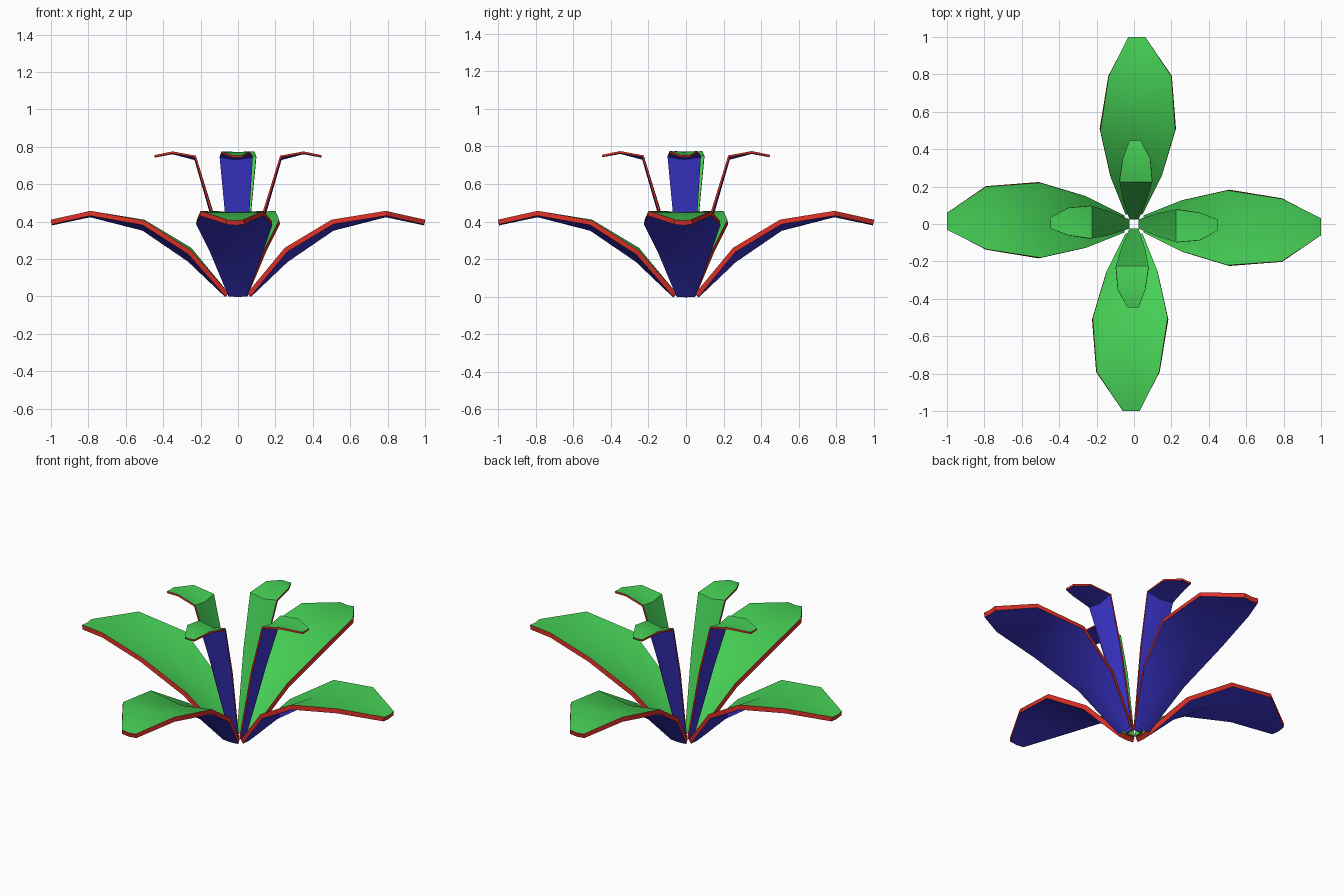
import bpy, math

if "Cube" in bpy.data.objects:
    bpy.data.objects.remove(bpy.data.objects["Cube"])

def material(name, color):
    m = bpy.data.materials.new(name)
    m.diffuse_color = color
    m.use_nodes = True
    m.node_tree.nodes["Principled BSDF"].inputs["Base Color"].default_value = m.diffuse_color
    return m

MATS = [material("leaf_top", (0.06, 0.62, 0.09, 1)),
        material("leaf_underside", (0.05, 0.04, 0.68, 1)),
        material("leaf_rim", (0.72, 0.03, 0.02, 1))]

def leaf(name, stations, thickness, angle):
    """stations: radius, edge height, narrow side, wide side, midrib drop, wide-side lift"""
    verts, faces = [], []
    for r, z, a, b, drop, lift in stations:
        verts += [(-a, r, z), ((b - a) / 2, r, z - drop), (b, r, z + lift)]
    for i in range(len(stations) - 1):
        for j in range(2):
            k = i * 3 + j
            faces.append((k, k + 1, k + 4, k + 3))
    me = bpy.data.meshes.new(name)
    me.from_pydata(verts, [], faces)
    for m in MATS:
        me.materials.append(m)
    ob = bpy.data.objects.new(name, me)
    bpy.context.collection.objects.link(ob)
    ob.rotation_euler.z = angle
    # blade thickness, with coloured underside and rim
    s = ob.modifiers.new("thickness", 'SOLIDIFY')
    s.thickness = thickness
    s.offset = -1
    s.material_offset = 1
    s.material_offset_rim = 2
    bpy.ops.object.select_all(action='DESELECT')
    ob.select_set(True)
    bpy.context.view_layer.objects.active = ob
    bpy.ops.object.modifier_apply(modifier=s.name)
    bpy.ops.object.shade_smooth_by_angle(angle=math.radians(30))

OUTER = [(0.05, 0.018, 0.045, 0.045, 0.003, 0.0),
         (0.25, 0.245, 0.125, 0.145, 0.04, 0.015),
         (0.50, 0.405, 0.18, 0.22, 0.03, 0.005),
         (0.79, 0.457, 0.135, 0.20, 0.008, 0.0),
         (1.00, 0.41, 0.03, 0.06, 0.005, 0.0)]
INNER = [(0.025, 0.01, 0.025, 0.025, 0.002, 0.0),
         (0.135, 0.45, 0.06, 0.07, 0.02, 0.01),
         (0.225, 0.752, 0.078, 0.097, 0.015, 0.0),
         (0.35, 0.775, 0.06, 0.087, 0.004, 0.0),
         (0.447, 0.755, 0.025, 0.035, 0.002, 0.0)]

# four spreading outer leaves and four upright inner leaves
for q in range(4):
    leaf(f"outer_leaf_{q + 1}", OUTER, 0.026, q * math.pi / 2)
    leaf(f"inner_leaf_{q + 1}", INNER, 0.011, q * math.pi / 2)
